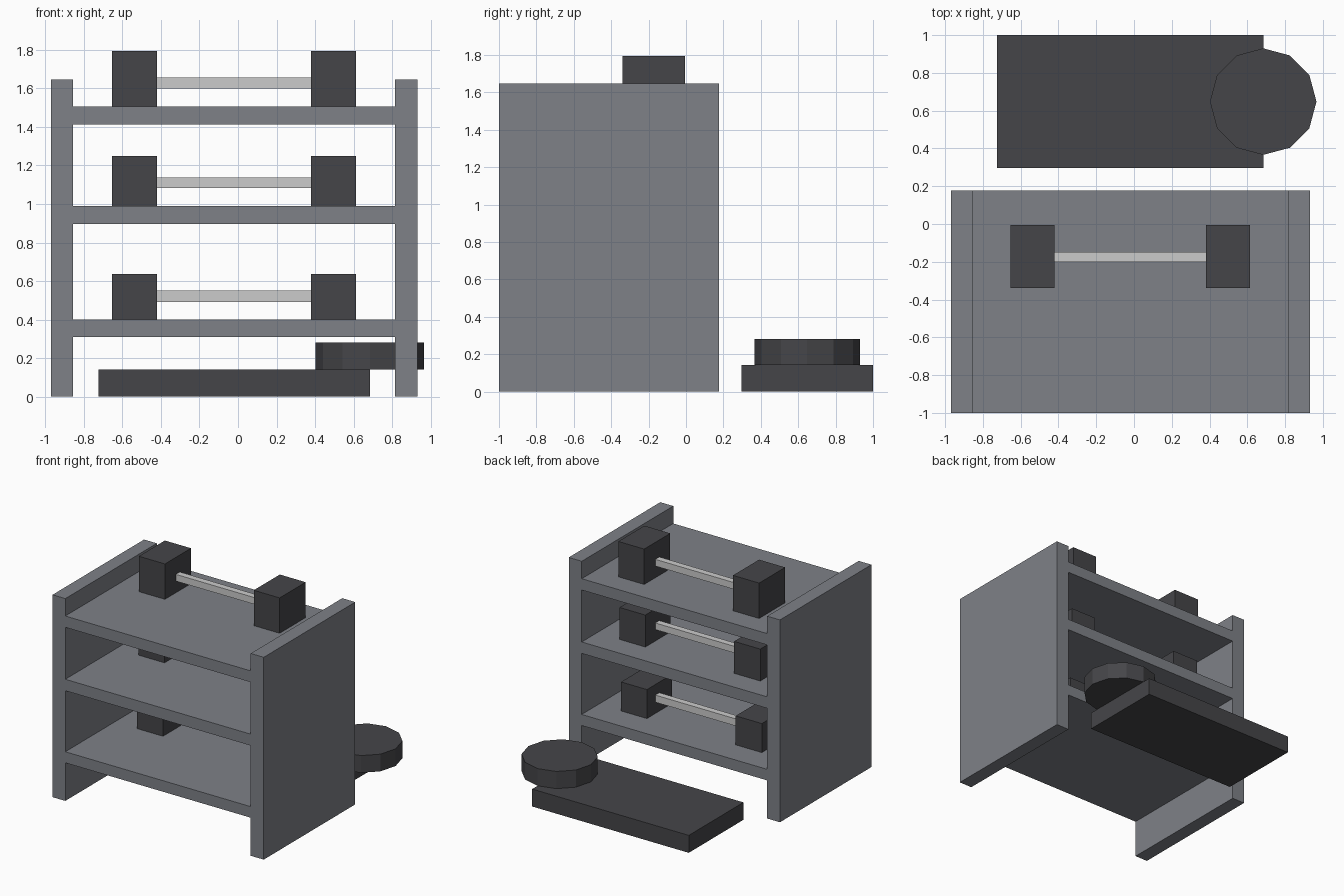
import bpy
from mathutils import Vector

if "Cube" in bpy.data.objects:
    bpy.data.objects.remove(bpy.data.objects["Cube"])


def material(name, rgb):
    m = bpy.data.materials.new(name)
    m.diffuse_color = (*rgb, 1)
    m.use_nodes = True
    m.node_tree.nodes["Principled BSDF"].inputs["Base Color"].default_value = m.diffuse_color
    return m


FRAME = material("frame_grey", (0.21, 0.22, 0.245))
DARK = material("dark_rubber", (0.06, 0.06, 0.066))
STEEL = material("steel", (0.52, 0.53, 0.54))


def box(name, x, y, z, mat):
    """Box from (min, max) ranges, with its scale applied to the mesh."""
    lo, hi = Vector((x[0], y[0], z[0])), Vector((x[1], y[1], z[1]))
    bpy.ops.mesh.primitive_cube_add(size=1, location=(lo + hi) / 2)
    ob = bpy.context.object
    ob.name = name
    for v in ob.data.vertices:
        v.co *= hi - lo
    ob.data.materials.append(mat)
    return ob


# Rack: two side panels and three open shelves
DEPTH = (-1.0, 0.177)
box("left_panel", (-0.97, -0.855), DEPTH, (0, 1.647), FRAME)
box("right_panel", (0.815, 0.932), DEPTH, (0, 1.647), FRAME)
shelves = [(0.31, 0.40), (0.897, 0.99), (1.413, 1.505)]
for level, z in zip(("lower", "middle", "upper"), shelves):
    box(level + "_shelf", (-0.855, 0.815), DEPTH, z, FRAME)

# Dumbbells: level, head depth, head height range, bar height range
dumbbells = [
    ("lower", (-0.365, -0.04), (0.40, 0.636), (0.492, 0.55)),
    ("middle", (-0.345, -0.02), (0.99, 1.25), (1.083, 1.137)),
    ("upper", (-0.34, -0.005), (1.505, 1.793), (1.60, 1.655)),
]
for level, y, z, bar_z in dumbbells:
    box(level + "_left_weight", (-0.655, -0.42), y, z, DARK)
    box(level + "_right_weight", (0.38, 0.613), y, z, DARK)
    box(level + "_handle", (-0.42, 0.38), (-0.2, -0.148), bar_z, STEEL)

# Floor slab behind the rack
box("floor_slab", (-0.725, 0.685), (0.297, 1.0), (0, 0.142), DARK)

# Twelve-sided weight plate overhanging the slab, one corner facing +x
bpy.ops.mesh.primitive_cylinder_add(vertices=12, radius=0.282, depth=0.14,
                                    location=(0.684, 0.648, 0.212))
plate = bpy.context.object
plate.name = "weight_plate"
plate.data.materials.append(DARK)
